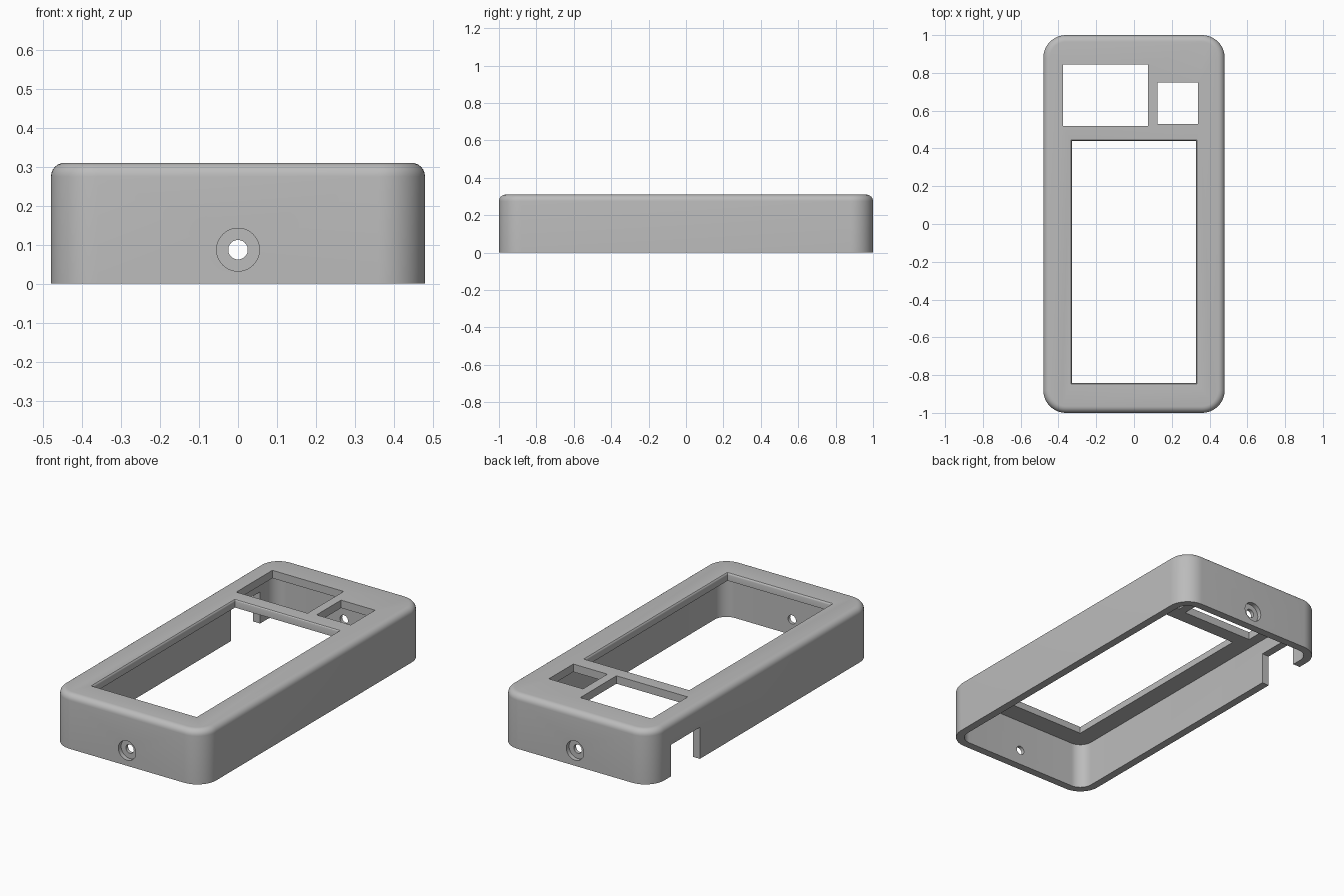
import bpy, bmesh, math
from mathutils import Matrix, Vector

if "Cube" in bpy.data.objects:
    bpy.data.objects.remove(bpy.data.objects["Cube"], do_unlink=True)

WIDTH, LENGTH, HEIGHT, WALL = 0.96, 2.0, 0.31, 0.045

grey = bpy.data.materials.new("plain grey")
grey.use_nodes = True
grey.diffuse_color = (0.5, 0.5, 0.5, 1)
grey.node_tree.nodes["Principled BSDF"].inputs["Base Color"].default_value = grey.diffuse_color


def to_object(bm, name):
    mesh = bpy.data.meshes.new(name)
    bm.to_mesh(mesh)
    bm.free()
    mesh.materials.append(grey)
    obj = bpy.data.objects.new(name, mesh)
    bpy.context.collection.objects.link(obj)
    return obj


def box(name, low, high, corner=0, top_fillet=0):
    """Box between two corners, with optional rounded uprights and top rim."""
    low, high = Vector(low), Vector(high)
    bm = bmesh.new()
    bmesh.ops.create_cube(bm, size=1)
    bmesh.ops.scale(bm, vec=high - low, verts=bm.verts)
    bmesh.ops.translate(bm, vec=(low + high) / 2, verts=bm.verts)
    if corner:
        uprights = [e for e in bm.edges if abs(e.verts[0].co.z - e.verts[1].co.z) > 0.01]
        bmesh.ops.bevel(bm, geom=uprights, offset=corner, segments=12,
                        profile=0.5, affect='EDGES')
    if top_fillet:
        rim = [e for e in bm.edges if all(v.co.z > high.z - 1e-4 for v in e.verts)]
        bmesh.ops.bevel(bm, geom=rim, offset=top_fillet, segments=6,
                        profile=0.5, affect='EDGES')
    return to_object(bm, name)


def cylinder(name, radius, y, z, depth):
    """Cylinder lying along y."""
    bm = bmesh.new()
    place = Matrix.Translation((0, y, z)) @ Matrix.Rotation(math.pi / 2, 4, 'X')
    bmesh.ops.create_cone(bm, cap_ends=True, segments=40, radius1=radius,
                          radius2=radius, depth=depth, matrix=place)
    return to_object(bm, name)


def cut(target, cutter):
    mod = target.modifiers.new("cut", 'BOOLEAN')
    mod.operation, mod.solver, mod.object = 'DIFFERENCE', 'EXACT', cutter
    bpy.context.view_layer.objects.active = target
    bpy.ops.object.modifier_apply(modifier=mod.name)
    bpy.data.objects.remove(cutter, do_unlink=True)


# Rounded cover, open at the bottom
hx, hy = WIDTH / 2, LENGTH / 2
cover = box("enclosure_cover", (-hx, -hy, 0), (hx, hy, HEIGHT), 0.12, 0.035)
cut(cover, box("cavity", (-hx + WALL, -hy + WALL, -0.1),
               (hx - WALL, hy - WALL, HEIGHT - WALL), 0.12 - WALL))

# Three openings in the top plate: main, display, button
main = ((-0.327, -0.842), (0.327, 0.44))
for (x0, y0), (x1, y1) in (main, ((-0.375, 0.52), (0.075, 0.845)), ((0.125, 0.53), (0.34, 0.75))):
    cut(cover, box("window", (x0, y0, 0.2), (x1, y1, 0.4)))

# Cable notch in the right wall
cut(cover, box("notch", (-hx - 0.1, 0.56, -0.1), (-hx + 0.1, 0.82, 0.18)))

# Counterbored screw hole at each end
for side in (-1, 1):
    cut(cover, cylinder("counterbore", 0.055, side * hy, 0.087, 0.05))
    cut(cover, cylinder("screw_hole", 0.025, side * hy, 0.087, 0.2))

# Small fillet round the top of the main opening
bm = bmesh.new()
bm.from_mesh(cover.data)
(x0, y0), (x1, y1) = main
rim = [e for e in bm.edges if all(
    v.co.z > HEIGHT - 1e-4 and x0 - 1e-3 < v.co.x < x1 + 1e-3
    and y0 - 1e-3 < v.co.y < y1 + 1e-3 for v in e.verts)
    and e.calc_face_angle(0) > 1]
bmesh.ops.bevel(bm, geom=rim, offset=0.012, segments=3, profile=0.5, affect='EDGES')
bm.to_mesh(cover.data)
bm.free()

bpy.ops.object.select_all(action='DESELECT')
cover.select_set(True)
bpy.context.view_layer.objects.active = cover
bpy.ops.object.shade_smooth_by_angle(angle=math.radians(30))
